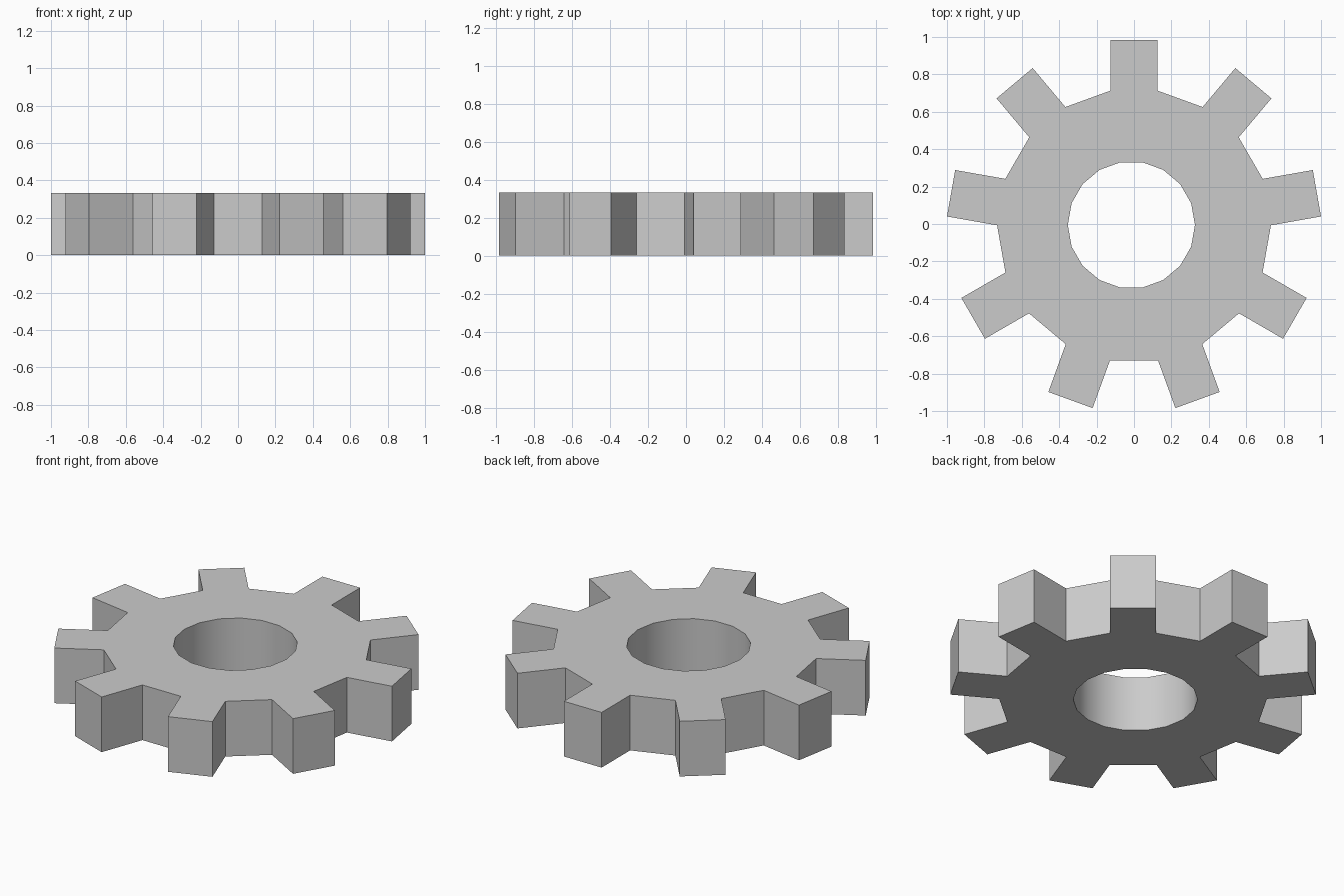
import bpy, bmesh
from math import sin, cos, radians
from mathutils import Vector, Matrix

if "Cube" in bpy.data.objects:
    bpy.data.objects.remove(bpy.data.objects["Cube"])

TEETH = 9
HEIGHT = 0.333
TIP, ROOT, HALF_WIDTH = 0.993, 0.721, 0.126
BORE = 0.34
GEAR_CENTRE = Vector((0, -0.008, 0))
BORE_CENTRE = Vector((-0.014, -0.005, 0))

bm = bmesh.new()
bore, root, tip = [], [], []

# Outline points, two per tooth, going clockwise from the top tooth
for i in range(TEETH):
    step = 360 / TEETH * i
    turn = Matrix.Rotation(-radians(step), 3, 'Z')
    for side in (-1, 1):
        a = radians(90 - step - side * 90 / TEETH)
        bore.append(bm.verts.new(BORE_CENTRE + BORE * Vector((cos(a), sin(a), 0))))
        for ring, radius in ((root, ROOT), (tip, TIP)):
            ring.append(bm.verts.new(GEAR_CENTRE + turn @ Vector((side * HALF_WIDTH, radius, 0))))

# Flat body ring, with a tooth on every other segment
n = 2 * TEETH
for i in range(n):
    j = (i + 1) % n
    bm.faces.new((bore[i], root[i], root[j], bore[j]))
    if i % 2 == 0:
        bm.faces.new((root[i], tip[i], tip[j], root[j]))

# Thicken into a solid gear
top = bmesh.ops.extrude_face_region(bm, geom=bm.faces[:], use_keep_orig=True)
bmesh.ops.translate(bm, vec=(0, 0, HEIGHT),
                    verts=[g for g in top["geom"] if isinstance(g, bmesh.types.BMVert)])
bmesh.ops.recalc_face_normals(bm, faces=bm.faces[:])

mesh = bpy.data.meshes.new("gear")
bm.to_mesh(mesh)
bm.free()
gear = bpy.data.objects.new("gear", mesh)
bpy.context.collection.objects.link(gear)

# Smooth bore wall, sharp teeth
bpy.context.view_layer.objects.active = gear
gear.select_set(True)
bpy.ops.object.shade_smooth_by_angle(angle=radians(30))
